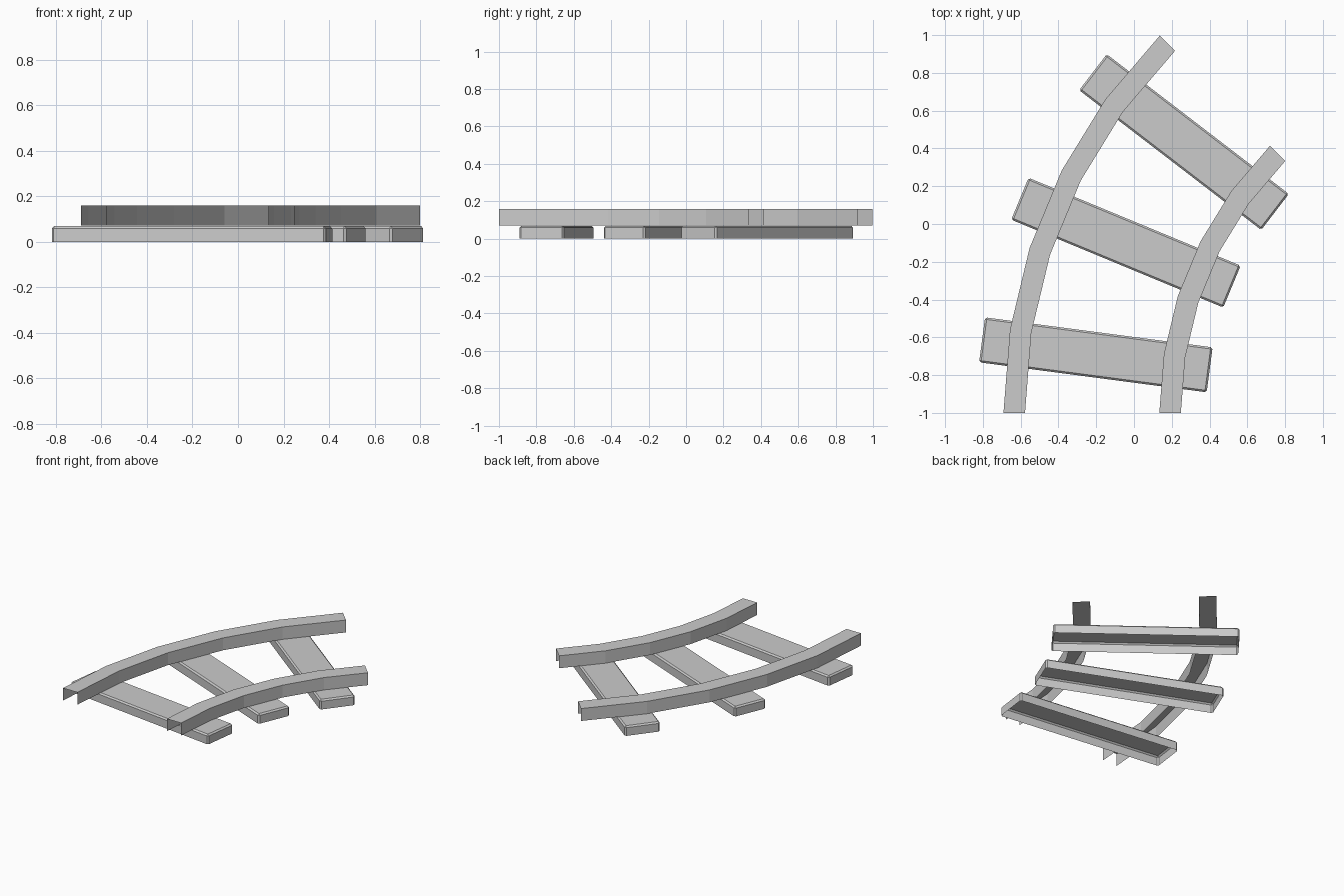
import bpy, bmesh
from math import sin, cos, radians
from mathutils import Matrix

if "Cube" in bpy.data.objects:
    bpy.data.objects.remove(bpy.data.objects["Cube"])

CX, CY = 2.133, -1.0      # centre of the curve
R_MID = 2.355             # radius of the track centre line
SEGMENTS, SWEEP = 5, 45.0
RAIL_BOTTOM, RAIL_TOP, SLEEPER_TOP = 0.071, 0.16, 0.069


def add_object(name, bm):
    mesh = bpy.data.meshes.new(name)
    bm.to_mesh(mesh)
    bm.free()
    obj = bpy.data.objects.new(name, mesh)
    bpy.context.collection.objects.link(obj)
    return obj


def arc_point(r, deg, z):
    a = radians(deg)
    return (CX - r * cos(a), CY + r * sin(a), z)


# Curved rail: channel open at the bottom and both ends
def make_rail(name, r_in, r_out):
    profile = [(r_out, RAIL_BOTTOM), (r_out, RAIL_TOP),
               (r_in, RAIL_TOP), (r_in, RAIL_BOTTOM)]
    bm = bmesh.new()
    rows = [[bm.verts.new(arc_point(r, SWEEP * i / SEGMENTS, z)) for r, z in profile]
            for i in range(SEGMENTS + 1)]
    for a, b in zip(rows, rows[1:]):
        for j in range(3):
            bm.faces.new((a[j], b[j], b[j + 1], a[j + 1]))
    bm.normal_update()
    top = max(bm.faces, key=lambda f: f.calc_center_median().z)
    if top.normal.z < 0:
        bmesh.ops.reverse_faces(bm, faces=bm.faces[:])
    add_object(name, bm)


# Sleeper: chamfered box with an open underside
def make_sleeper(name, deg):
    bm = bmesh.new()
    bmesh.ops.create_cube(bm, size=1, matrix=Matrix.Translation((0, 0, SLEEPER_TOP / 2))
                          @ Matrix.Diagonal((1.215, 0.24, SLEEPER_TOP, 1)))
    bottom = [f for f in bm.faces if f.normal.z < -0.9]
    bmesh.ops.delete(bm, geom=bottom, context='FACES_ONLY')
    edges = [e for e in bm.edges if not e.is_boundary]
    bmesh.ops.bevel(bm, geom=edges, offset=0.01, segments=1, profile=0.5, affect='EDGES')
    obj = add_object(name, bm)
    obj.location = arc_point(R_MID, deg, 0)
    obj.rotation_euler.z = -radians(deg)


make_rail("outer_rail", 2.71, 2.824)
make_rail("inner_rail", 1.885, 1.999)
for i in range(3):
    make_sleeper(f"sleeper_{i + 1}", 7.5 + 15 * i)
